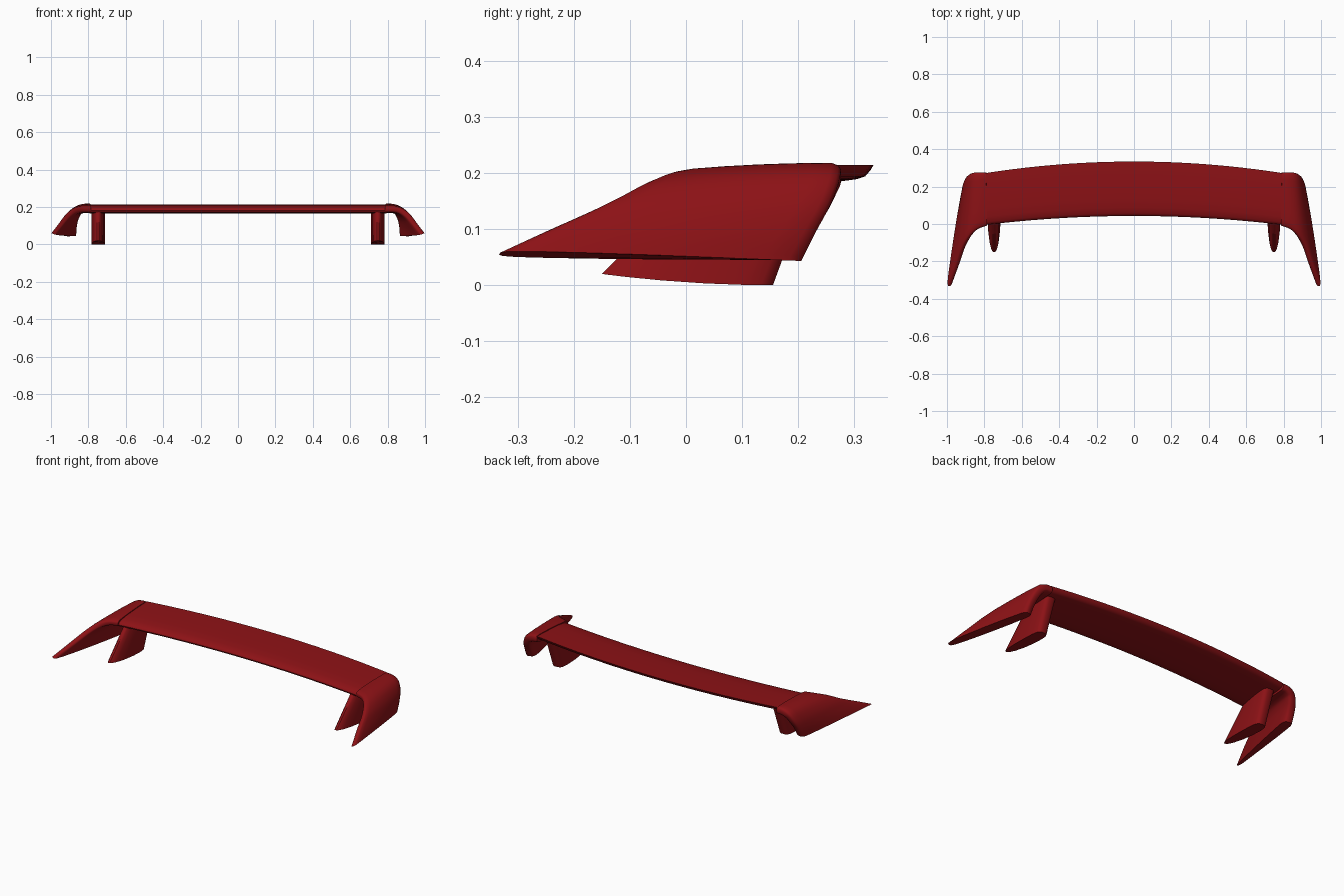
import bpy, bmesh, math
from mathutils import Vector

if "Cube" in bpy.data.objects:
    bpy.data.objects.remove(bpy.data.objects["Cube"])

red = bpy.data.materials.new("dark_red")
red.diffuse_color = (0.27, 0.006, 0.008, 1)
red.use_nodes = True
red.node_tree.nodes["Principled BSDF"].inputs["Base Color"].default_value = red.diffuse_color


def loft(name, rings, mirror=False, angle=40):
    """Skin a list of closed rings, cap both ends, smooth and optionally mirror."""
    bm = bmesh.new()
    rows = [[bm.verts.new(p) for p in ring] for ring in rings]
    n = len(rows[0])
    for a, b in zip(rows, rows[1:]):
        for i in range(n):
            j = (i + 1) % n
            bm.faces.new((a[i], a[j], b[j], b[i]))
    bm.faces.new(rows[0][::-1])
    bm.faces.new(rows[-1])
    bmesh.ops.recalc_face_normals(bm, faces=bm.faces)
    me = bpy.data.meshes.new(name)
    bm.to_mesh(me)
    bm.free()
    me.materials.append(red)
    ob = bpy.data.objects.new(name, me)
    bpy.context.collection.objects.link(ob)
    bpy.ops.object.select_all(action='DESELECT')
    ob.select_set(True)
    bpy.context.view_layer.objects.active = ob
    bpy.ops.object.shade_smooth_by_angle(angle=math.radians(angle))
    if mirror:
        m = ob.modifiers.new("mirror", 'MIRROR')
        m.use_mirror_merge = False
        m.mirror_object = None
    return ob


def spline(pts, t):
    """Catmull-Rom point at t in 0..1."""
    p = [Vector(q) for q in pts]
    p = [2 * p[0] - p[1]] + p + [2 * p[-1] - p[-2]]
    u = t * (len(pts) - 1)
    i = max(0, min(int(u), len(pts) - 2))
    u -= i
    a, b, c, d = p[i:i + 4]
    return 0.5 * (2 * b + (c - a) * u + (2 * a - 5 * b + 4 * c - d) * u * u
                  + (3 * b - a - 3 * c + d) * u ** 3)


# Main wing: section is (chord fraction, z), swept along a gentle arc
section = [(0, .181), (.012, .189), (.05, .196), (.15, .203), (.32, .208), (.55, .211),
           (.8, .2135), (1, .214), (.985, .206), (.95, .194), (.9, .189), (.8, .185),
           (.55, .176), (.32, .169), (.15, .166), (.05, .168), (.012, .173)]
rings = []
for k in range(33):
    x = -.795 + 1.59 * k / 32
    f = (x / .795) ** 2
    y0, y1 = .043 - .048 * f, .334 - .062 * f
    rings.append([(x, y0 + (y1 - y0) * c, z) for c, z in section])
loft("wing", rings)

# End caps: blade that bends outward and down, between a front and a rear edge
front = [(.785, -.008, .187), (.84, -.03, .186), (.882, -.075, .172),
         (.918, -.14, .142), (.952, -.235, .1), (.988, -.332, .056)]
rear = [(.79, .276, .197), (.825, .276, .194), (.855, .272, .178),
        (.875, .256, .14), (.885, .23, .095), (.888, .203, .044)]
stations = [(0, .3), (.012, .55), (.04, .75), (.12, .9), (.3, 1), (.5, 1.05),
            (.7, 1.05), (.86, 1), (.95, .95), (.985, .75), (1, .45)]


def blade(s, t):
    return spline(front, t).lerp(spline(rear, t), s)


rings = []
for k in range(29):
    t = k / 28
    upper, lower = [], []
    for s, h in stations:
        p = blade(s, t)
        dt = blade(s, min(1, t + .01)) - blade(s, max(0, t - .01))
        n = dt.cross(blade(1, t) - blade(0, t)).normalized()
        if n.x + n.z < 0:
            n.negate()
        half = h * (.022 + .008 * t * s - .004 * t * (1 - s))
        upper.append(p + n * half)
        lower.append(p - n * half)
    rings.append(upper + lower[::-1])
loft("end_cap", rings, mirror=True, angle=50)

# Struts: bullet-shaped plan, leaning back up into the wing
plan = [(0, .006), (.04, .014), (.15, .023), (.35, .031), (.6, .036), (.82, .036),
        (.93, .032), (.98, .024), (1, .012)]
rings = []
for k in range(5):
    t = k / 4
    ring = []
    for side in (1, -1):
        for c, w in plan[::side]:
            low = .02 * (1 - c) ** 2          # underside rises towards the nose
            z = low + (.186 - low) * t
            y = (-.15 + .165 * t) * (1 - c) + (.155 + .068 * t) * c
            ring.append((.748 + side * w, y, z))
    rings.append(ring)
loft("strut", rings, mirror=True)
